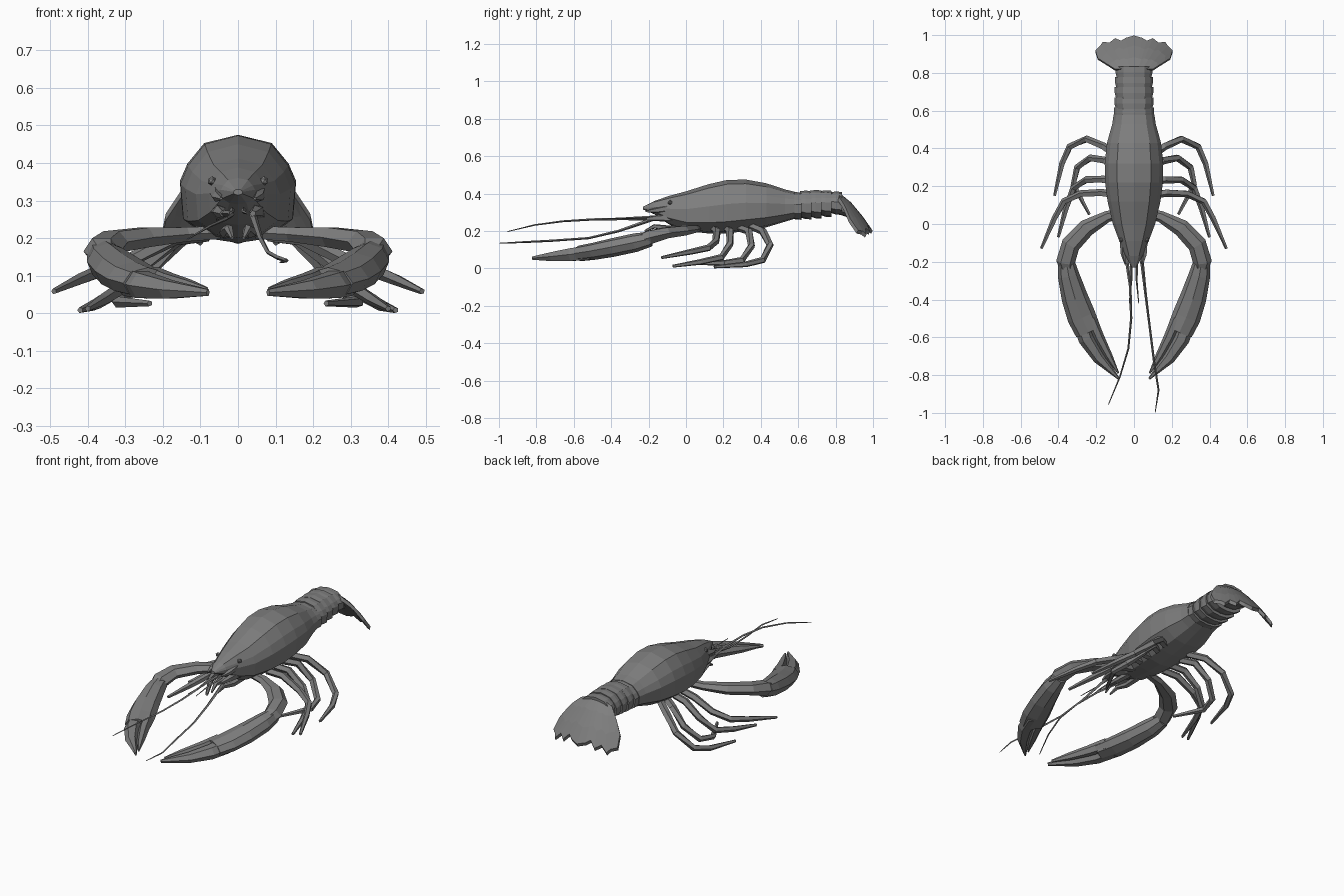
import bpy, bmesh, math
from mathutils import Vector

shell = bpy.data.materials.new("shell grey")
shell.diffuse_color = (0.21, 0.21, 0.21, 1)


def finish(bm, name):
    bmesh.ops.recalc_face_normals(bm, faces=bm.faces)
    me = bpy.data.meshes.new(name)
    bm.to_mesh(me)
    bm.free()
    me.materials.append(shell)
    ob = bpy.data.objects.new(name, me)
    bpy.context.collection.objects.link(ob)
    return ob


def skin(name, rings):
    """Bridge a list of closed rings and cap both ends."""
    bm = bmesh.new()
    vs = [[bm.verts.new(p) for p in r] for r in rings]
    n = len(vs[0])
    for a, b in zip(vs, vs[1:]):
        for i in range(n):
            j = (i + 1) % n
            bm.faces.new((a[i], a[j], b[j], b[i]))
    bm.faces.new(vs[0])
    bm.faces.new(vs[-1])
    return finish(bm, name)


def limb(name, stations, sides=6, s=1):
    """Tapered limb; station = (x, y, z, half width, half height)."""
    pts = [Vector((s * p[0], p[1], p[2])) for p in stations]
    rings = []
    for i, (c, st) in enumerate(zip(pts, stations)):
        t = (pts[min(i + 1, len(pts) - 1)] - pts[max(i - 1, 0)]).normalized()
        side = t.cross(Vector((0, 0, 1))).normalized()
        up = side.cross(t)
        w, h = st[3], st[-1]
        rings.append([c + side * w * math.cos(a) + up * h * math.sin(a)
                      for a in (2 * math.pi * k / sides for k in range(sides))])
    return skin(name, rings)


# Cross-section of the shell: (width fraction, height fraction)
HALF = [(0.58, 0.92), (0.87, 0.72), (1.0, 0.55), (0.95, 0.22), (0.5, 0.04)]
SECTION = [(0, 1)] + HALF + [(0, 0)] + [(-x, t) for x, t in reversed(HALF)]


def body(name, stations):
    """Station = (y, half width, bottom z, top z)."""
    skin(name, [[(x * w, y, b + (t - b) * f) for x, f in SECTION]
                for y, w, b, t in stations])


# Carapace
body("carapace", [
    (-0.23, 0.012, 0.315, 0.33), (-0.17, 0.045, 0.29, 0.36),
    (-0.09, 0.078, 0.235, 0.388), (0.0, 0.112, 0.2, 0.412),
    (0.12, 0.14, 0.187, 0.45), (0.22, 0.153, 0.187, 0.473),
    (0.32, 0.155, 0.2, 0.475), (0.43, 0.143, 0.22, 0.455),
    (0.53, 0.115, 0.25, 0.422), (0.58, 0.108, 0.265, 0.41)])

# Tail segments, each slightly overlapping the next
for i in range(5):
    y = 0.555 + i * 0.054
    w = 0.106 - 0.002 * i
    top = (0.408, 0.416, 0.419, 0.417, 0.411)[i]
    low = (0.262, 0.264, 0.268, 0.276, 0.288)[i]
    body(f"tail_segment_{i + 1}", [
        (y, w - 0.008, low + 0.01, top - 0.003),
        (y + 0.03, w, low, top),
        (y + 0.062, w, low - 0.002, top - 0.002)])
body("tail_root", [(0.80, 0.09, 0.295, 0.395), (0.85, 0.08, 0.278, 0.368),
                   (0.90, 0.055, 0.26, 0.318)])


# Tail fan: scalloped sheet that curves down and droops at the sides
def fan_z(x, y):
    curve = [(0.80, 0.415), (0.85, 0.387), (0.90, 0.335), (0.95, 0.272), (1.01, 0.185)]
    for (y0, z0), (y1, z1) in zip(curve, curve[1:]):
        if y <= y1:
            break
    return z0 + (z1 - z0) * (y - y0) / (y1 - y0) - 0.1 * (x / 0.2) ** 2


edge = [(0.0, 0.998), (0.045, 0.985), (0.068, 0.97), (0.10, 0.984),
        (0.13, 0.96), (0.165, 0.965), (0.178, 0.945), (0.205, 0.92),
        (0.192, 0.878), (0.15, 0.852)]
edge = [(-x, y) for x, y in reversed(edge[1:])] + edge
mid = len(edge) // 2
bm = bmesh.new()
rows = []
for f in (0, 0.35, 0.7, 1):
    row = []
    for k, (x, y) in enumerate(edge):
        ix, iy = 0.1 * (k - mid) / mid, 0.82
        px, py = ix + (x - ix) * f, iy + (y - iy) * f
        row.append(bm.verts.new((px, py, fan_z(px, py))))
    rows.append(row)
for a, b in zip(rows, rows[1:]):
    for k in range(len(edge) - 1):
        bm.faces.new((a[k], b[k], b[k + 1], a[k + 1]))
bmesh.ops.recalc_face_normals(bm, faces=bm.faces)
if sum(f.normal.z for f in bm.faces) < 0:
    bmesh.ops.reverse_faces(bm, faces=bm.faces)
# Give the sheet thickness by a lowered copy joined along the rim
low = bmesh.ops.extrude_face_region(bm, geom=bm.faces[:], use_keep_orig=True)
bmesh.ops.translate(bm, vec=(0, -0.008, -0.018),
                    verts=[g for g in low["geom"] if isinstance(g, bmesh.types.BMVert)])
finish(bm, "tail_fan")

# Walking legs, back to front
LEGS = [
    [(0.08, 0.35, 0.225), (0.16, 0.41, 0.2), (0.25, 0.45, 0.125),
     (0.34, 0.41, 0.045), (0.38, 0.32, 0.022), (0.42, 0.15, 0.008)],
    [(0.08, 0.29, 0.215), (0.15, 0.335, 0.2), (0.23, 0.35, 0.12),
     (0.30, 0.30, 0.045), (0.32, 0.21, 0.03), (0.235, 0.05, 0.026)],
    [(0.08, 0.22, 0.21), (0.16, 0.235, 0.2), (0.25, 0.235, 0.13),
     (0.32, 0.19, 0.06), (0.36, 0.08, 0.035), (0.40, -0.07, 0.012)],
    [(0.08, 0.15, 0.21), (0.17, 0.165, 0.2), (0.28, 0.16, 0.145),
     (0.37, 0.12, 0.11), (0.42, 0.03, 0.09), (0.49, -0.13, 0.058)]]
THICK = (0.02, 0.021, 0.019, 0.018, 0.016, 0.008)

for s, tag in ((1, "right"), (-1, "left")):
    for i, path in enumerate(LEGS):
        limb(f"leg_{i + 1}_{tag}", [(*p, r) for p, r in zip(path, THICK)], 5, s)
    # Claw arm, palm and two fingers
    limb(f"claw_arm_{tag}", [
        (0.05, 0.06, 0.215, 0.025, 0.02), (0.14, 0.04, 0.21, 0.03, 0.022),
        (0.25, -0.02, 0.202, 0.046, 0.03), (0.335, -0.11, 0.19, 0.05, 0.033),
        (0.362, -0.2, 0.165, 0.05, 0.042), (0.355, -0.25, 0.145, 0.035, 0.035)], 6, s)
    limb(f"claw_palm_{tag}", [
        (0.36, -0.19, 0.157, 0.042, 0.04), (0.347, -0.27, 0.138, 0.057, 0.05),
        (0.314, -0.39, 0.112, 0.07, 0.05), (0.278, -0.49, 0.092, 0.076, 0.046),
        (0.242, -0.57, 0.08, 0.07, 0.042)], 8, s)
    limb(f"claw_outer_finger_{tag}", [
        (0.285, -0.51, 0.084, 0.045, 0.043), (0.25, -0.61, 0.074, 0.044, 0.039),
        (0.185, -0.71, 0.063, 0.033, 0.028), (0.08, -0.82, 0.055, 0.006, 0.01)], 6, s)
    limb(f"claw_inner_finger_{tag}", [
        (0.228, -0.5, 0.092, 0.03, 0.036), (0.185, -0.6, 0.08, 0.028, 0.03),
        (0.133, -0.70, 0.07, 0.02, 0.022), (0.083, -0.79, 0.062, 0.005, 0.008)], 6, s)
    # Mouthparts, brow spines and short feelers
    limb(f"mouthpart_{tag}", [
        (0.03, 0.0, 0.215, 0.018), (0.035, -0.1, 0.215, 0.016),
        (0.025, -0.17, 0.225, 0.012), (0.015, -0.22, 0.2, 0.005)], 5, s)
    limb(f"feeler_base_{tag}", [
        (0.05, -0.07, 0.27, 0.025), (0.05, -0.15, 0.27, 0.018),
        (0.04, -0.21, 0.265, 0.009)], 5, s)
    limb(f"brow_spine_{tag}", [
        (0.055, -0.1, 0.32, 0.02), (0.055, -0.16, 0.31, 0.015),
        (0.045, -0.215, 0.305, 0.004)], 5, s)
    limb(f"short_feeler_{tag}", [
        (0.015, -0.17, 0.275, 0.008), (0.014, -0.3, 0.27, 0.005),
        (0.025, -0.42, 0.265, 0.002)], 4, s)
    # Eye
    bm = bmesh.new()
    bmesh.ops.create_icosphere(bm, subdivisions=1, radius=0.013)
    bmesh.ops.translate(bm, vec=(s * 0.069, -0.085, 0.352), verts=bm.verts)
    finish(bm, f"eye_{tag}")

# Long antennae, each with its own sweep
limb("antenna_left", [
    (-0.04, -0.18, 0.265, 0.01), (-0.02, -0.33, 0.265, 0.007),
    (-0.015, -0.5, 0.262, 0.006), (-0.03, -0.66, 0.252, 0.005),
    (-0.075, -0.81, 0.232, 0.004), (-0.135, -0.955, 0.197, 0.002)], 4)
limb("antenna_right", [
    (0.04, -0.18, 0.262, 0.01), (0.06, -0.36, 0.2, 0.007),
    (0.08, -0.52, 0.162, 0.006), (0.105, -0.72, 0.148, 0.006),
    (0.13, -0.88, 0.14, 0.005), (0.112, -0.998, 0.135, 0.002)], 4)
